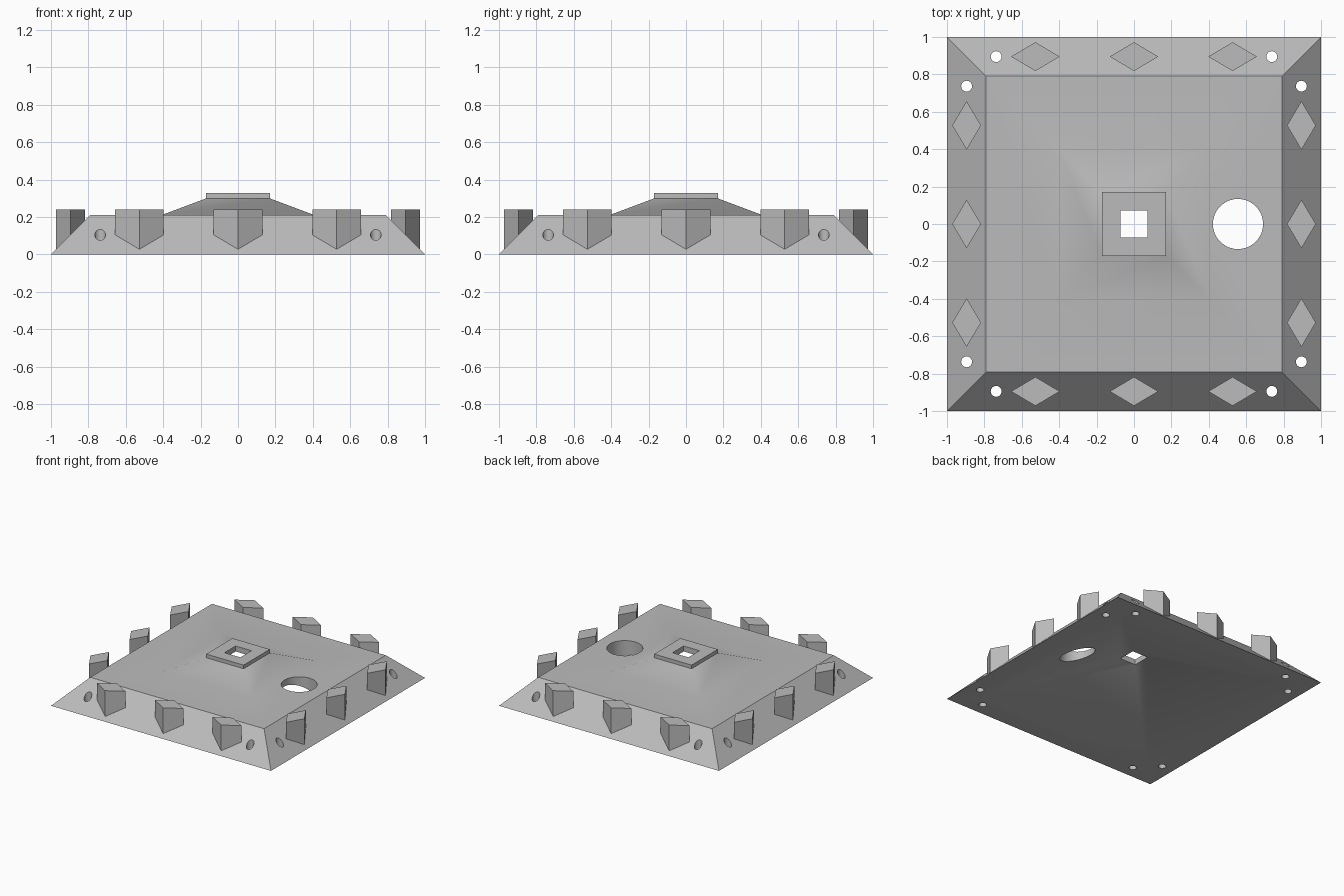
import bpy
import bmesh
from math import pi, radians
from mathutils import Matrix

cube = bpy.data.objects.get("Cube")
if cube:
    bpy.data.objects.remove(cube)

grey = bpy.data.materials.new("plain grey")
grey.use_nodes = True
grey.diffuse_color = (0.5, 0.5, 0.5, 1)
grey.node_tree.nodes["Principled BSDF"].inputs["Base Color"].default_value = (0.5, 0.5, 0.5, 1)


def make_object(name, bm):
    bmesh.ops.recalc_face_normals(bm, faces=bm.faces)
    mesh = bpy.data.meshes.new(name)
    bm.to_mesh(mesh)
    bm.free()
    mesh.materials.append(grey)
    obj = bpy.data.objects.new(name, mesh)
    bpy.context.collection.objects.link(obj)
    return obj


def square_shell(name, profile):
    """Sweep a closed (half width, height) profile around a square."""
    bm = bmesh.new()
    corners = [(1, -1), (1, 1), (-1, 1), (-1, -1)]
    rings = [[bm.verts.new((sx * r, sy * r, z)) for sx, sy in corners] for r, z in profile]
    for i, ring in enumerate(rings):
        following = rings[(i + 1) % len(rings)]
        for k in range(4):
            n = (k + 1) % 4
            bm.faces.new((ring[k], ring[n], following[n], following[k]))
    return make_object(name, bm)


def add_drill(bm, x, y, radius, sides):
    bmesh.ops.create_cone(bm, cap_ends=True, segments=sides, radius1=radius, radius2=radius,
                          depth=1, matrix=Matrix.Translation((x, y, 0.1)))


# Sloped skirt, flat deck, raised centre, square collar and hollow underside
body = square_shell("pan_body", [
    (1, 0), (0.79, 0.21), (0.41, 0.21), (0.17, 0.30),
    (0.17, 0.33), (0.072, 0.33), (0.072, 0.285), (0.85, 0)])

# Large side opening and the eight screw holes
bm = bmesh.new()
add_drill(bm, 0.556, 0, 0.134, 64)
for a in (-1, 1):
    for b in (-1, 1):
        add_drill(bm, a * 0.737, b * 0.895, 0.029, 24)
        add_drill(bm, a * 0.895, b * 0.737, 0.029, 24)
drills = make_object("hole_cutter", bm)
drills.hide_render = True

cut = body.modifiers.new("holes", 'BOOLEAN')
cut.operation = 'DIFFERENCE'
cut.solver = 'EXACT'
cut.object = drills
bpy.context.view_layer.objects.active = body
body.select_set(True)
bpy.ops.object.modifier_apply(modifier=cut.name)
bpy.data.objects.remove(drills)
bpy.ops.object.shade_smooth_by_angle(angle=radians(30))

# Diamond posts, three on each skirt
for side, label in enumerate(("front", "right", "back", "left")):
    turn = Matrix.Rotation(side * pi / 2, 4, 'Z')
    for number, x in enumerate((-0.527, 0, 0.527), 1):
        bm = bmesh.new()
        outline = [(x - 0.13, -0.895), (x, -0.972), (x + 0.13, -0.895), (x, -0.818)]
        base = bm.faces.new([bm.verts.new((px, py, 0.025)) for px, py in outline])
        top = bmesh.ops.extrude_face_region(bm, geom=[base])["geom"]
        bmesh.ops.translate(bm, vec=(0, 0, 0.215),
                            verts=[v for v in top if isinstance(v, bmesh.types.BMVert)])
        bm.transform(turn)
        make_object(f"{label}_post_{number}", bm)
